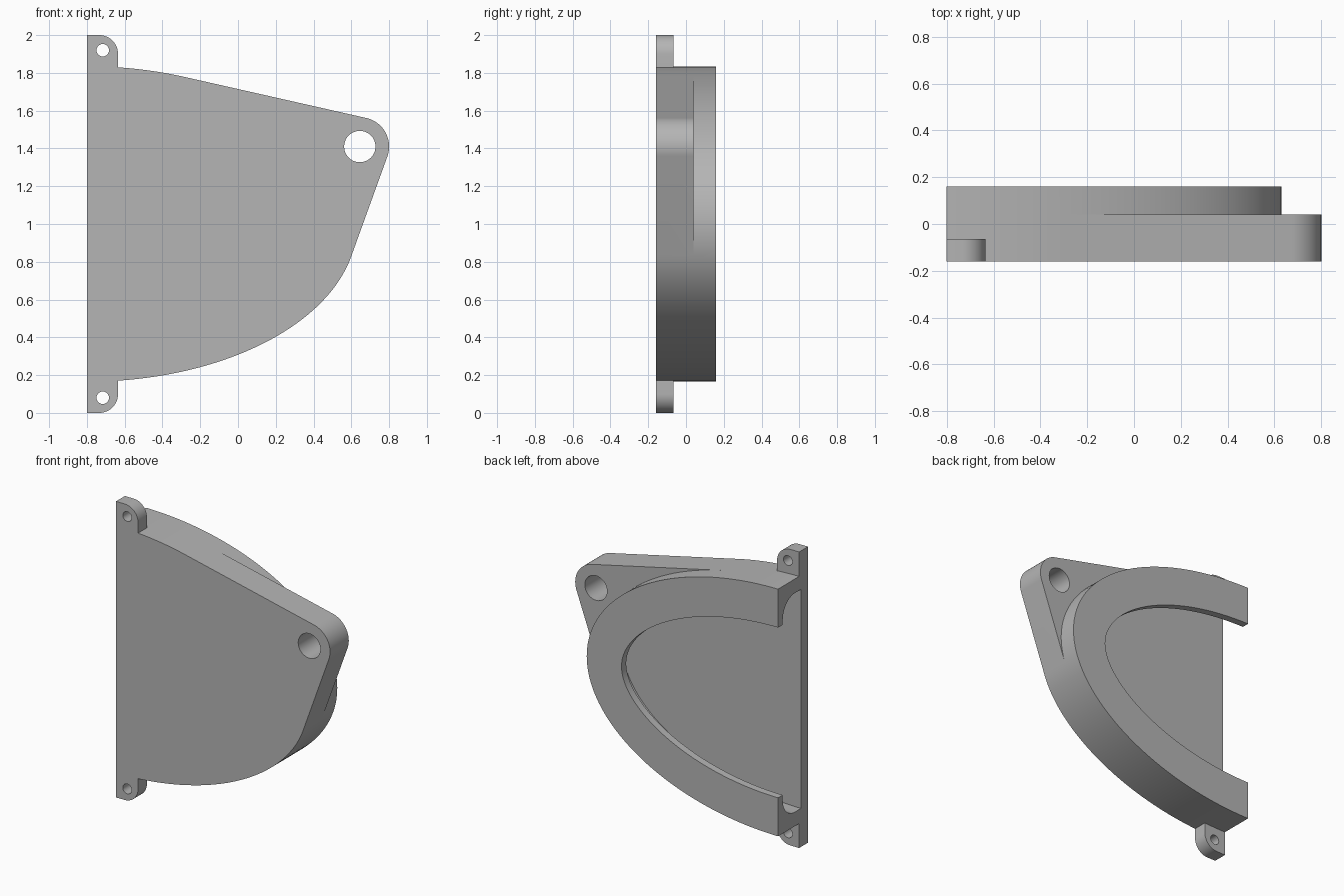
import bpy, bmesh, math

if "Cube" in bpy.data.objects:
    bpy.data.objects.remove(bpy.data.objects["Cube"], do_unlink=True)

LEFT, MID = -0.8, 1.0          # flat edge and centre height of the half ellipse
A, B = 1.43, 0.835             # half axes of the shell
FRONT, STEP, BACK = -0.16, 0.04, 0.16
LUG = (0.645, 1.41)

grey = bpy.data.materials.new("plain grey")
grey.use_nodes = True
grey.diffuse_color = (0.46, 0.46, 0.46, 1)
grey.node_tree.nodes["Principled BSDF"].inputs["Base Color"].default_value = grey.diffuse_color


def circle(centre, r, n=48):
    return [(centre[0] + r * math.cos(2 * math.pi * i / n),
             centre[1] + r * math.sin(2 * math.pi * i / n)) for i in range(n)]


def half_ellipse(inset=0.0, n=96):
    """Half ellipse moved inward along its normals."""
    pts = []
    for i in range(n + 1):
        t = math.pi * (i / n - 0.5)
        nx, nz = math.cos(t) / A, math.sin(t) / B
        k = inset / math.hypot(nx, nz)
        pts.append((LEFT + A * math.cos(t) - k * nx, MID + B * math.sin(t) - k * nz))
    return pts


def hull(points):
    """Convex outline around the points."""
    def chain(pts):
        out = []
        for p in pts:
            while len(out) > 1 and ((out[-1][0] - out[-2][0]) * (p[1] - out[-2][1])
                                    - (out[-1][1] - out[-2][1]) * (p[0] - out[-2][0])) <= 1e-9:
                out.pop()
            out.append(p)
        return out[:-1]
    pts = sorted(points)
    return chain(pts) + chain(pts[::-1])


def loft(name, layers):
    """Closed solid through (y, outline) layers."""
    bm = bmesh.new()
    rows = [[bm.verts.new((x, y, z)) for x, z in outline] for y, outline in layers]
    for a, b in zip(rows, rows[1:]):
        for i in range(len(a)):
            j = (i + 1) % len(a)
            bm.faces.new((a[i], a[j], b[j], b[i]))
    bm.faces.new(rows[0])
    bm.faces.new(rows[-1])
    bmesh.ops.recalc_face_normals(bm, faces=bm.faces)
    mesh = bpy.data.meshes.new(name)
    bm.to_mesh(mesh)
    bm.free()
    mesh.materials.append(grey)
    ob = bpy.data.objects.new(name, mesh)
    bpy.context.collection.objects.link(ob)
    return ob


def combine(target, other, operation):
    mod = target.modifiers.new(operation, 'BOOLEAN')
    mod.operation, mod.solver, mod.object = operation, 'EXACT', other
    bpy.context.view_layer.objects.active = target
    bpy.ops.object.modifier_apply(modifier=mod.name)
    bpy.data.objects.remove(other, do_unlink=True)


# Front body with the pivot lug, and the deeper curved shell behind it
shell = half_ellipse()
body = hull(shell + circle(LUG, 0.155, 96))
housing = loft("housing", [(FRONT, body), (STEP, body)])
combine(housing, loft("shell", [(FRONT, shell), (BACK, shell)]), 'UNION')

# Screw tabs at the top and bottom of the flat edge
arc = [(-0.735 + 0.1 * math.sin(i * math.pi / 24), 0.9 + 0.1 * math.cos(i * math.pi / 24))
       for i in range(13)]
tab = [(LEFT, 0.78), (LEFT, 1.0)] + arc + [(-0.635, 0.78)]
for side in (1, -1):
    outline = [(x, MID + side * z) for x, z in tab]
    combine(housing, loft("screw_tab", [(FRONT, outline), (-0.065, outline)]), 'UNION')

# Hollow with a rounded undercut beneath the rear lip, open at the flat edge
levels = [(-0.085, 0.095)]
for i in range(13):
    t = i * math.pi / 24
    levels.append((-0.02 + 0.13 * math.sin(t), 0.225 - 0.13 * math.cos(t)))
levels += [(0.11, 0.26), (0.25, 0.26)]
layers = []
for y, inset in levels:
    pts = half_ellipse(inset)
    layers.append((y, [(-1.0, pts[0][1])] + pts + [(-1.0, pts[-1][1])]))
combine(housing, loft("hollow", layers), 'DIFFERENCE')

# Pivot hole and screw holes
for centre, r in ((LUG, 0.083), ((-0.716, 1.92), 0.033), ((-0.716, 0.08), 0.033)):
    ring = circle(centre, r)
    combine(housing, loft("hole", [(-0.3, ring), (0.3, ring)]), 'DIFFERENCE')

bpy.ops.object.select_all(action='DESELECT')
housing.select_set(True)
bpy.context.view_layer.objects.active = housing
bpy.ops.object.shade_smooth_by_angle(angle=math.radians(25))
